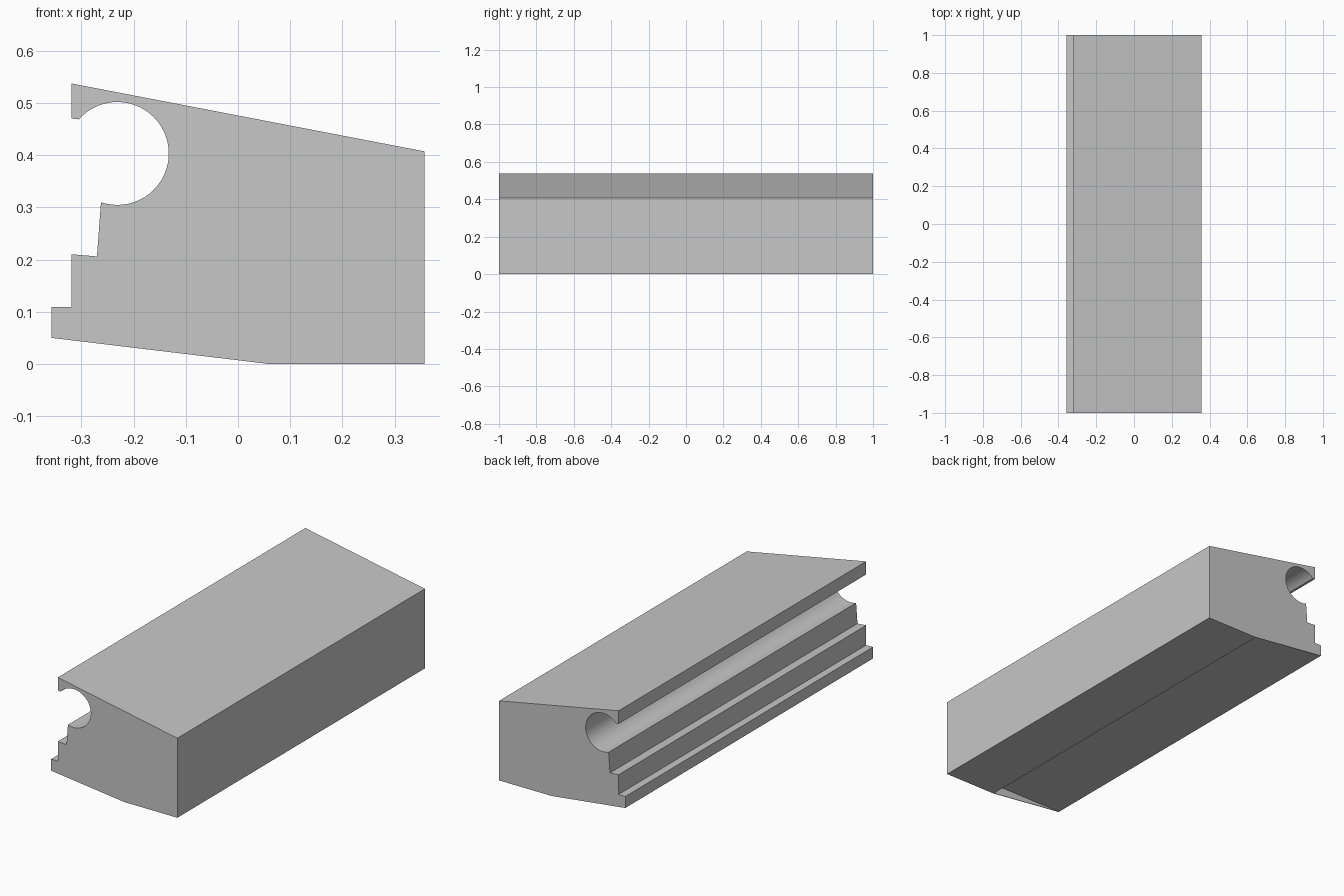
import bpy
import bmesh
from math import sin, cos, radians

cube = bpy.data.objects.get("Cube")
if cube:
    bpy.data.objects.remove(cube, do_unlink=True)

HALF_LENGTH = 1.0
ARC_STEPS = 40
PLATE = 0.003

grey = bpy.data.materials.new("plain grey")
grey.use_nodes = True
colour = (0.57, 0.57, 0.57, 1)
grey.diffuse_color = colour
grey.node_tree.nodes["Principled BSDF"].inputs["Base Color"].default_value = colour


def arc(cx, cz, radius, start, end, steps):
    angles = [radians(start + (end - start) * i / steps) for i in range(steps + 1)]
    return [(cx + radius * cos(a), cz + radius * sin(a)) for a in angles]


def extrude_profile(name, profile, y_start, y_end):
    bm = bmesh.new()
    face = bm.faces.new([bm.verts.new((x, y_start, z)) for x, z in profile])
    result = bmesh.ops.extrude_face_region(bm, geom=[face], use_keep_orig=True)
    moved = [v for v in result["geom"] if isinstance(v, bmesh.types.BMVert)]
    bmesh.ops.translate(bm, verts=moved, vec=(0, y_end - y_start, 0))
    bmesh.ops.recalc_face_normals(bm, faces=bm.faces)
    mesh = bpy.data.meshes.new(name)
    bm.to_mesh(mesh)
    bm.free()
    mesh.materials.append(grey)
    obj = bpy.data.objects.new(name, mesh)
    bpy.context.collection.objects.link(obj)
    return obj


# Rail: sloped top, round groove, stepped edge, recessed underside
outer_foot = (-0.357, 0.05)
inner_foot = (0.06, 0.05)
heel = (0.06, 0)
profile = [(0.357, 0), (0.357, 0.407), (-0.319, 0.537), (-0.319, 0.47)]
profile += arc(-0.231, 0.403, 0.0985, 138.5, -108.5, ARC_STEPS)
profile += [(-0.27, 0.206), (-0.319, 0.21), (-0.319, 0.109), (-0.357, 0.109)]
profile += [outer_foot, inner_foot, heel]
rail = extrude_profile("grooved_rail", profile, -HALF_LENGTH, HALF_LENGTH)

# Thin triangular plates close the recess at both ends
for name, side in (("front_end_plate", -1), ("back_end_plate", 1)):
    extrude_profile(name, [outer_foot, inner_foot, heel],
                    side * HALF_LENGTH, side * (HALF_LENGTH - PLATE))

# Smooth groove, sharp corners
bpy.context.view_layer.objects.active = rail
rail.select_set(True)
bpy.ops.object.shade_smooth_by_angle(angle=radians(25))
